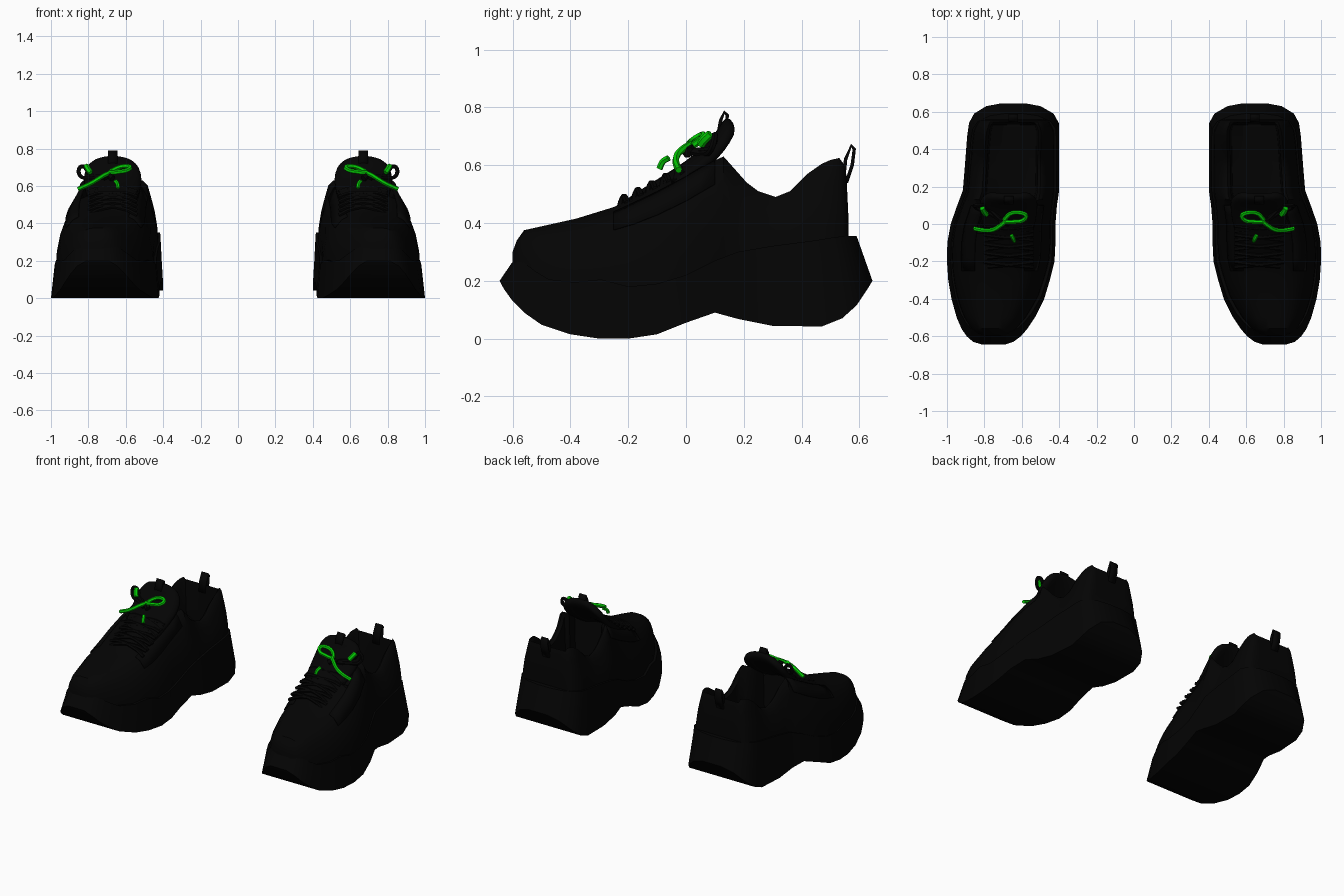
import bpy, bmesh, math

cube = bpy.data.objects.get("Cube")
if cube:
    bpy.data.objects.remove(cube, do_unlink=True)


def material(name, rgb):
    mat = bpy.data.materials.new(name)
    mat.use_nodes = True
    mat.diffuse_color = (*rgb, 1)
    mat.node_tree.nodes["Principled BSDF"].inputs["Base Color"].default_value = (*rgb, 1)
    return mat


BLACK = material("black", (.0012, .0012, .0012))
GREEN = material("bright green", (.001, .6, .001))


def sample(table, y):
    """Linear interpolation of the rows of a table, keyed by the first column."""
    y = min(max(y, table[0][0]), table[-1][0])
    for a, b in zip(table, table[1:]):
        if y <= b[0]:
            t = (y - a[0]) / (b[0] - a[0])
            return [p + (q - p) * t for p, q in zip(a[1:], b[1:])]


def finish(obj, mat, thickness=0, subsurf=0):
    """Smooth, thicken and mirror one part to make the pair."""
    obj.data.materials.clear()
    obj.data.materials.append(mat)
    bpy.ops.object.select_all(action='DESELECT')
    obj.select_set(True)
    bpy.context.view_layer.objects.active = obj
    bpy.ops.object.shade_smooth_by_angle(angle=math.radians(38))
    if thickness:
        solid = obj.modifiers.new("thickness", 'SOLIDIFY')
        solid.thickness = thickness
        solid.offset = 0
    if subsurf:
        sub = obj.modifiers.new("rounding", 'SUBSURF')
        sub.levels = sub.render_levels = subsurf
    obj.modifiers.new("pair", 'MIRROR')
    return obj


def loft(name, rows, closed=False, caps=False, mat=BLACK, **kw):
    """Skin a list of equal-length sections."""
    bm = bmesh.new()
    grid = [[bm.verts.new(p) for p in row] for row in rows]
    n = len(rows[0])
    for a, b in zip(grid, grid[1:]):
        for i in range(n if closed else n - 1):
            j = (i + 1) % n
            bm.faces.new((a[i], a[j], b[j], b[i]))
    if caps:
        bm.faces.new(grid[0])
        bm.faces.new(grid[-1])
    bmesh.ops.recalc_face_normals(bm, faces=bm.faces)
    mesh = bpy.data.meshes.new(name)
    bm.to_mesh(mesh)
    bm.free()
    obj = bpy.data.objects.new(name, mesh)
    bpy.context.collection.objects.link(obj)
    return finish(obj, mat, **kw)


def cord(name, points, mat, radius=.011):
    """Round cord through a few points."""
    curve = bpy.data.curves.new(name, 'CURVE')
    curve.dimensions = '3D'
    curve.bevel_depth = radius
    curve.bevel_resolution = 1
    curve.resolution_u = 5
    curve.use_fill_caps = True
    spline = curve.splines.new('BEZIER')
    spline.bezier_points.add(len(points) - 1)
    for bp, p in zip(spline.bezier_points, points):
        bp.co = p
        bp.handle_left_type = bp.handle_right_type = 'AUTO'
    obj = bpy.data.objects.new(name, curve)
    bpy.context.collection.objects.link(obj)
    bpy.ops.object.select_all(action='DESELECT')
    obj.select_set(True)
    bpy.context.view_layer.objects.active = obj
    bpy.ops.object.convert(target='MESH')
    return finish(bpy.context.view_layer.objects.active, mat)


def strap(name, path, x0, x1):
    """Flat pull loop: a side path extruded across x."""
    return loft(name, [[(x, y, z) for x in (x0, x1)] for y, z in path], thickness=.012)


# Sole: y, inner x, outer x, bottom z, top z
SOLE = [(-.645, .69, .81, .2, .28), (-.63, .645, .86, .172, .275), (-.6, .605, .895, .13, .26),
        (-.56, .57, .922, .09, .235), (-.5, .53, .948, .048, .205), (-.4, .48, .976, .015, .195),
        (-.3, .45, .993, 0, .205), (-.2, .425, 1, 0, .18), (-.1, .42, .998, .015, .19),
        (0, .42, .98, .055, .22), (.1, .412, .945, .09, .27), (.18, .4, .915, .068, .3),
        (.3, .4, .905, .044, .32), (.47, .4, .892, .042, .34), (.54, .402, .882, .07, .35),
        (.59, .43, .855, .115, .355), (.63, .5, .79, .175, .355), (.645, .58, .71, .2, .355)]


def pulled(y):
    return y * (1 - .085 * abs(y / .645) ** 2)


rows = []
for y, xl, xr, bot, top in SOLE:
    yt = pulled(y)
    rows.append([(xl, y, bot), (xl + .015, yt, top), (xr - .02, yt, top), (xr, y, bot)])
loft("sole", rows, closed=True, caps=True)

# Upper: ridge and collar height along y
RIDGE = [(-.6, .3), (-.585, .34), (-.56, .375), (-.38, .415), (-.25, .455), (-.1, .53),
         (0, .585), (.1, .645), (.13, .63), (.21, .54), (.25, .51), (.31, .49), (.36, .51),
         (.42, .57), (.47, .605), (.5, .618), (.53, .625), (.545, .605), (.555, .565), (.562, .42)]
# Half sections as width and height fractions, closed in front, open at throat and collar
ARCH = [(1, 0), (.98, .25), (.91, .5), (.79, .72), (.65, .87), (.52, .93), (.4, .97), (.2, 1), (0, 1)]
THROAT = ARCH[:6] + [(.49, .85), (.46, .1), (0, 0)]
RIM = [(1, 0), (.97, .25), (.91, .5), (.82, .75), (.74, .95), (.67, 1), (.6, .92), (.56, .2), (0, 0)]
HEEL = RIM[:6] + [(.56, 1), (.4, 1), (0, 1)]


def half_section(y, side, lift=0):
    xl, xr, _, base = sample(SOLE, y * 1.07)
    base -= .03
    mid, half = (xl + xr) / 2, (xr - xl) / 2 - .025
    height = sample(RIDGE, y)[0] - base
    shape = ARCH if y < 0 else THROAT if y < .12 else RIM if y < .54 else HEEL
    return [(mid + side * (half * w + lift), y, base + height * h + lift) for w, h in shape]


stations = sorted({r[0] for r in RIDGE} | {-.5, -.44, -.31, -.18, -.05, .05, .17})
loft("upper", [half_section(y, -1) + half_section(y, 1)[-2::-1] for y in stations], caps=True)

# Lace stays on the upper
for side, label in ((-1, "inner"), (1, "outer")):
    stay = [half_section(y, side, .002)[3:6] for y in stations if -.26 < y < .11]
    loft(label + "_lace_stay", stay, thickness=.007)

# Tongue: y, z, half width
TONGUE = [(-.26, .43, .1), (-.1, .53, .125), (.02, .605, .15), (.09, .665, .16),
          (.13, .72, .15), (.152, .765, .105)]
MID = .67
rows = []
for y, z, w in TONGUE:
    rows.append([(MID + w * s, y + .015 * s * s, z - .035 * s * s) for s in (-1, -.6, 0, .6, 1)])
loft("tongue", rows, thickness=.045, subsurf=1)

# Pull loops
strap("tongue_pull_loop", [(.11, .7), (.12, .755), (.133, .784), (.143, .772), (.137, .72)], .645, .695)
strap("heel_pull_loop", [(.545, .55), (.552, .62), (.572, .668), (.582, .655), (.575, .6), (.555, .54)],
      .62, .67)

# Crossed laces up the throat
for i in range(5):
    y = -.23 + .048 * i
    z = sample(RIDGE, y)[0] + .009
    for s in (-1, 1):
        ends = [(MID + s * w, y + dy, z + dz) for w, dy, dz in
                ((-.13, 0, -.03), (-.07, .006, 0), (.07, .02, .014), (.13, .028, -.005))]
        cord("lace_row", ends, BLACK, .011)

# Bow: black knot and loop, green loop and ends
cord("bow_knot", [(.67, .0, .64), (.69, .015, .655), (.72, .01, .645)], BLACK, .018)
cord("bow_black_loop", [(.72, .03, .65), (.79, .09, .66), (.835, .1, .705), (.848, .09, .66),
                        (.78, .06, .64), (.71, .02, .645)], BLACK)
cord("bow_green_loop", [(.695, .02, .665), (.66, .055, .69), (.61, .06, .705), (.578, .045, .7),
                        (.59, .022, .685), (.64, .012, .675), (.695, .01, .668)], GREEN, .012)
cord("lace_long_end", [(.685, .015, .672), (.72, -.012, .655), (.75, -.03, .636), (.79, -.035, .612),
                       (.855, -.025, .583)], GREEN, .012)
cord("lace_back_end", [(.788, .05, .67), (.802, .065, .69), (.812, .085, .708)], GREEN, .015)
cord("lace_front_end", [(.64, -.092, .588), (.645, -.08, .612), (.655, -.06, .625)], GREEN)
